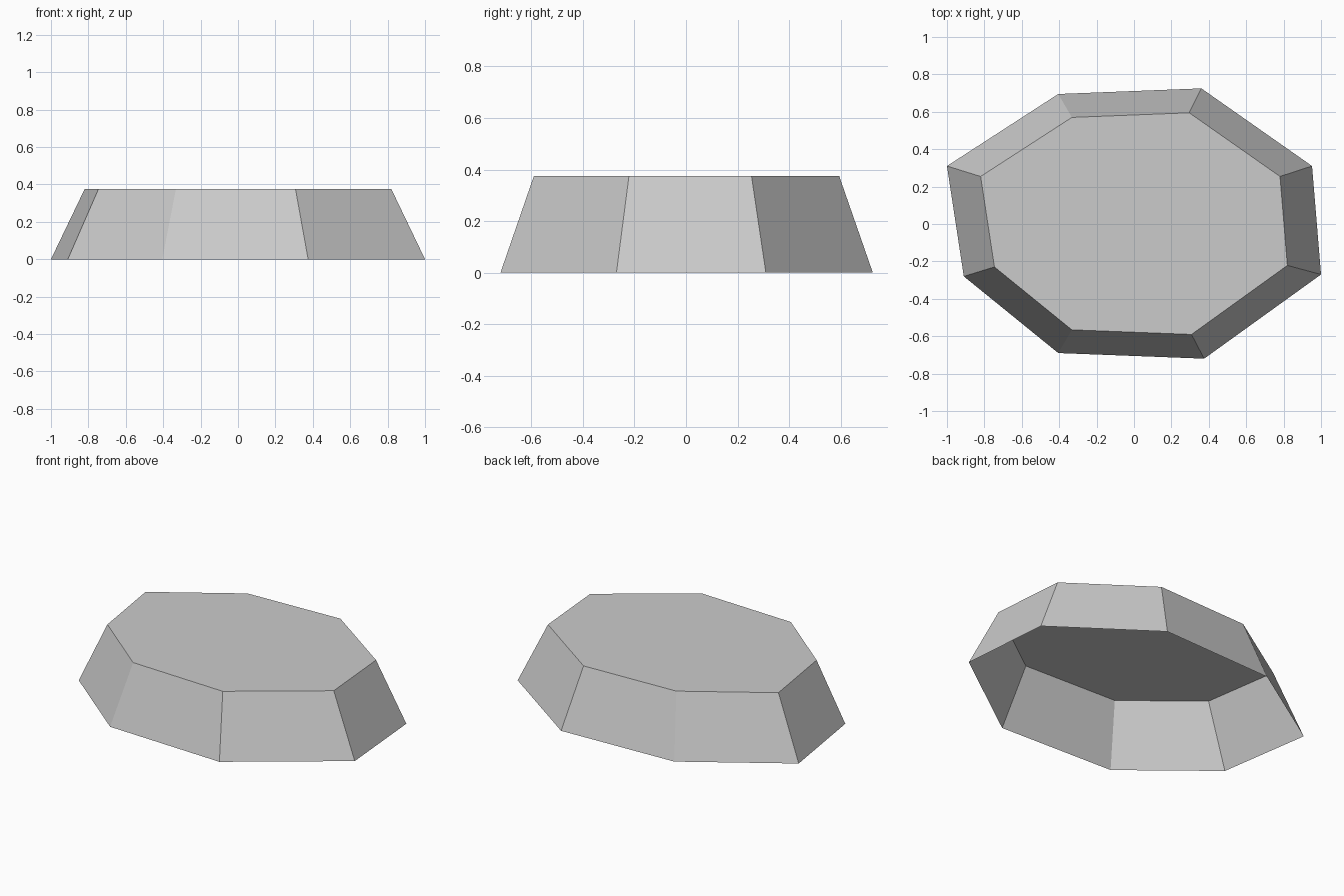
import bpy
import bmesh

# Remove the default cube only
cube = bpy.data.objects.get("Cube")
if cube:
    bpy.data.objects.remove(cube, do_unlink=True)

HEIGHT = 0.375
TAPER = 0.82
OUTLINE = [(-1.0, 0.31), (-0.91, -0.28), (-0.405, -0.69), (0.375, -0.72),
           (1.0, -0.27), (0.952, 0.31), (0.36, 0.725), (-0.405, 0.695)]


def make_material(name, colour):
    mat = bpy.data.materials.new(name)
    mat.use_nodes = True
    mat.diffuse_color = colour
    mat.node_tree.nodes["Principled BSDF"].inputs["Base Color"].default_value = colour
    return mat


def make_tapered_shell(name, outline, height, taper, material):
    """Flat cap with sloping walls, open underneath."""
    bm = bmesh.new()
    lower = [bm.verts.new((x, y, 0)) for x, y in outline]
    upper = [bm.verts.new((x * taper, y * taper, height)) for x, y in outline]
    bm.faces.new(upper)
    for i in range(len(outline)):
        j = (i + 1) % len(outline)
        bm.faces.new((lower[i], lower[j], upper[j], upper[i]))
    mesh = bpy.data.meshes.new(name)
    bm.to_mesh(mesh)
    bm.free()
    mesh.materials.append(material)
    obj = bpy.data.objects.new(name, mesh)
    bpy.context.collection.objects.link(obj)
    return obj


# Flat-topped rock slab
stone_grey = make_material("stone grey", (0.6, 0.6, 0.6, 1.0))
make_tapered_shell("rock_slab", OUTLINE, HEIGHT, TAPER, stone_grey)
